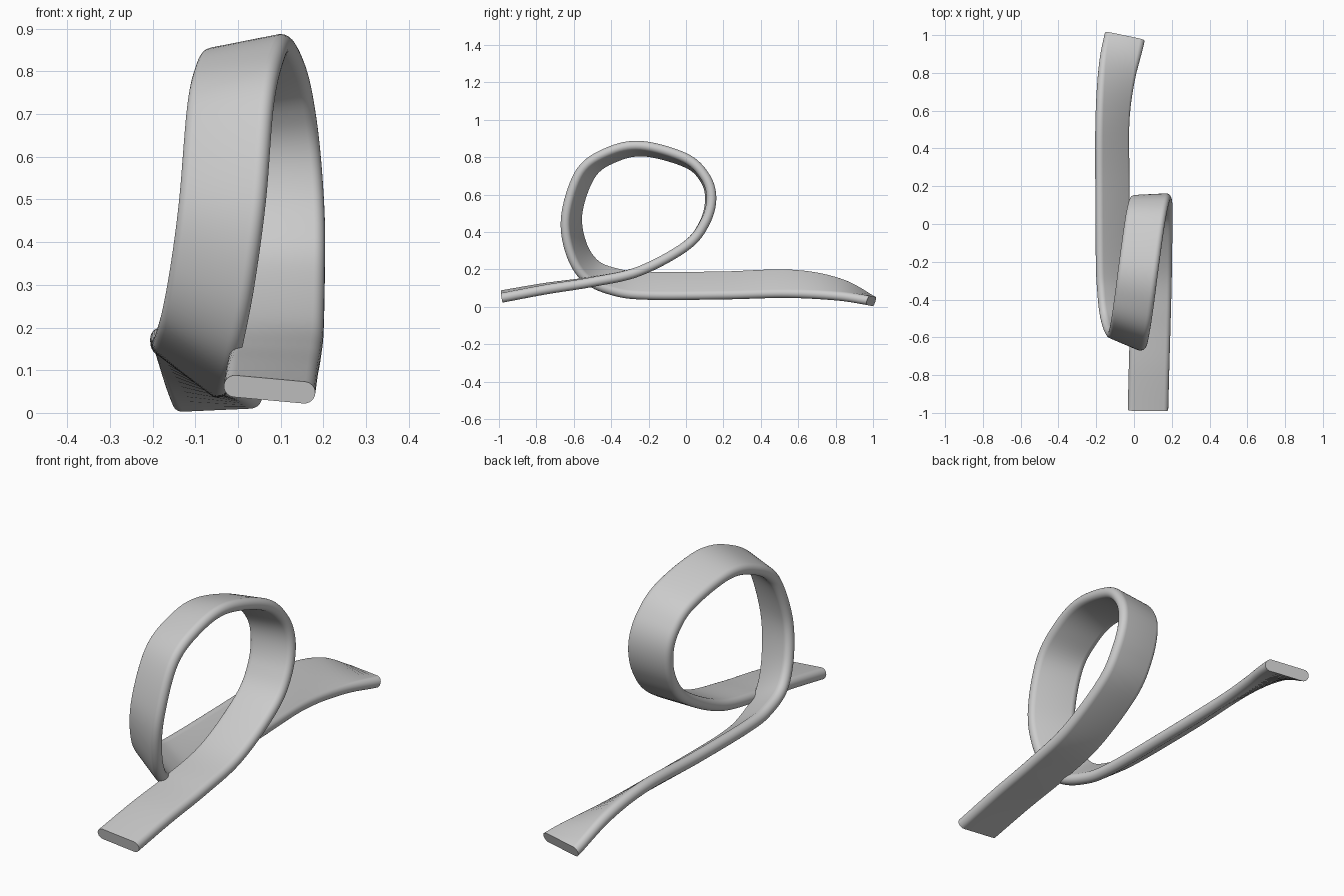
import bpy, bmesh, math
from mathutils import Vector

if "Cube" in bpy.data.objects:
    bpy.data.objects.remove(bpy.data.objects["Cube"])

WIDTH, THICK, STEPS = 0.215, 0.052, 8

# Centre line (x, y, z) and direction across the ribbon
PATH = [
    (.074, -.985, .055, 1, 0, -.09),
    (.08, -.75, .097, 1, 0, -.06),
    (.087, -.5, .134, 1, 0, -.02),
    (.093, -.25, .19, 1, 0, 0),
    (.096, 0, .325, 1, 0, 0),
    (.096, .1, .45, 1, .02, 0),
    (.088, .132, .58, 1, .05, 0),
    (.075, .1, .69, 1, .02, .08),
    (.056, 0, .782, 1, -.08, .18),
    (.024, -.23, .845, 1, -.15, .2),
    (.002, -.4, .812, 1, -.28, .16),
    (-.018, -.535, .715, 1, -.4, .05),
    (-.036, -.61, .5, 1, -.42, -.15),
    (-.06, -.59, .32, 1, -.42, -.3),
    (-.085, -.51, .19, 1, -.38, -.5),
    (-.102, -.37, .13, 1, -.2, -.68),
    (-.111, -.2, .112, 1, 0, -.75),
    (-.114, .2, .114, 1, 0, -.75),
    (-.114, .55, .123, 1, 0, -.78),
    (-.09, .8, .094, 1, -.05, -.48),
    (-.049, .99, .031, 1, -.08, 0),
]


def catmull(a, b, c, d, t):
    return [.5 * (2*q + (r-p)*t + (2*p-5*q+4*r-s)*t*t + (3*q-p-3*r+s)*t**3)
            for p, q, r, s in zip(a, b, c, d)]


# Smooth the path
ext = [[2*a-b for a, b in zip(PATH[0], PATH[1])]] + [list(p) for p in PATH]
ext.append([2*a-b for a, b in zip(PATH[-1], PATH[-2])])
samples = []
for i in range(1, len(ext) - 2):
    samples += [catmull(*ext[i-1:i+3], k / STEPS) for k in range(STEPS)]
samples.append(ext[-2])

# Rounded flat cross-section
section = []
for side in (1, -1):
    for k in range(13):
        a = math.radians(-90 + 15*k)
        section.append((side * (WIDTH/2 - THICK/2 + math.cos(a)*THICK/2),
                        side * math.sin(a) * THICK/2))

# Sweep the section along the path
bm = bmesh.new()
pts = [Vector(s[:3]) for s in samples]
rings = []
for i, s in enumerate(samples):
    tan = (pts[min(i+1, len(pts)-1)] - pts[max(i-1, 0)]).normalized()
    across = Vector(s[3:])
    across = (across - tan * across.dot(tan)).normalized()
    up = across.cross(tan)
    rings.append([bm.verts.new(pts[i] + across*u + up*v) for u, v in section])
n = len(section)
for a, b in zip(rings, rings[1:]):
    for j in range(n):
        bm.faces.new((a[j], a[(j+1) % n], b[(j+1) % n], b[j]))
bm.faces.new(rings[0][::-1])
bm.faces.new(rings[-1])
bmesh.ops.recalc_face_normals(bm, faces=bm.faces)

mesh = bpy.data.meshes.new("looped_ribbon")
bm.to_mesh(mesh)
bm.free()
ribbon = bpy.data.objects.new("looped_ribbon", mesh)
bpy.context.collection.objects.link(ribbon)
bpy.context.view_layer.objects.active = ribbon
ribbon.select_set(True)
bpy.ops.object.shade_smooth_by_angle(angle=math.radians(40))
